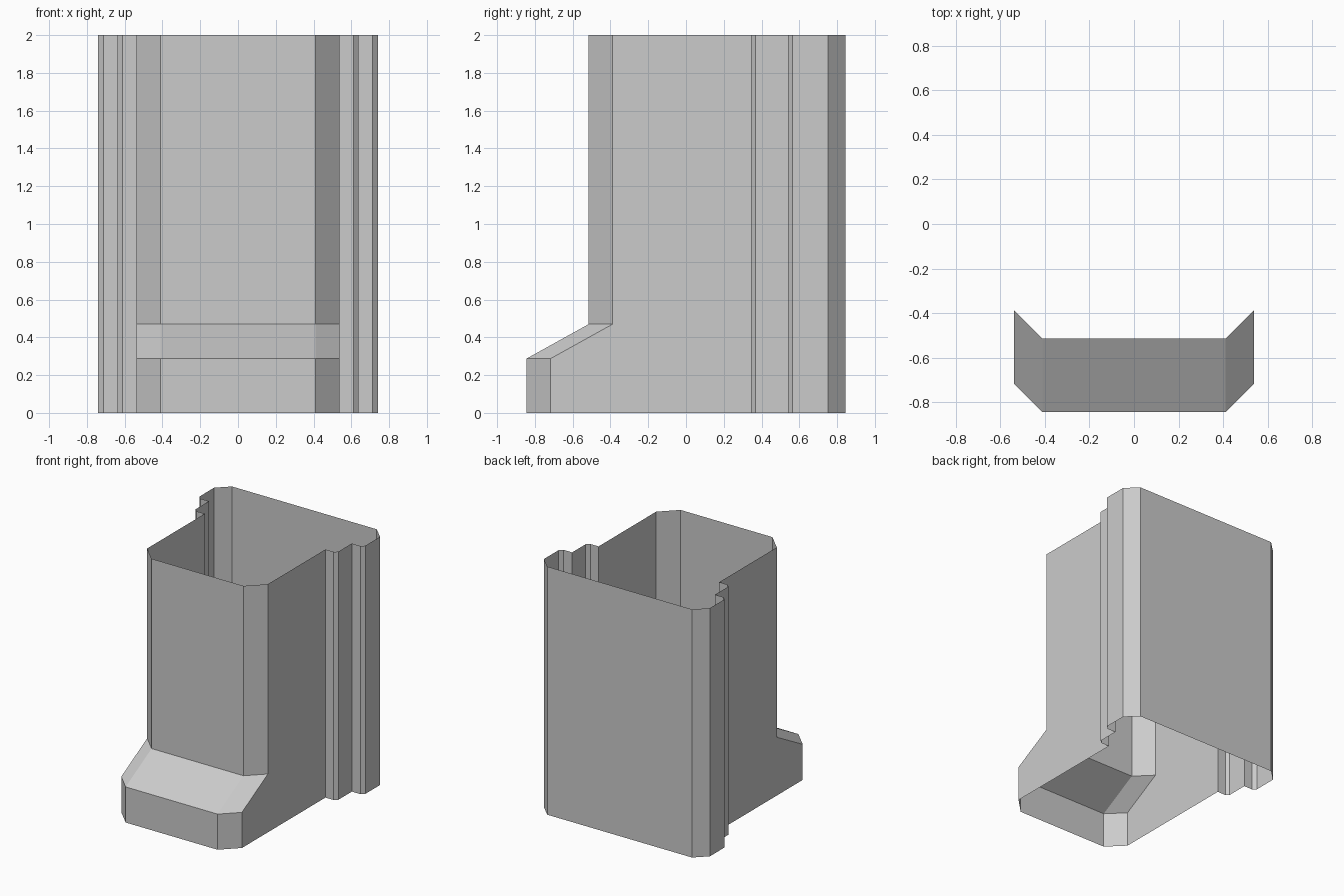
import bpy, bmesh, math

if "Cube" in bpy.data.objects:
    bpy.data.objects.remove(bpy.data.objects["Cube"])

# Right half of the open wall's plan outline, from front centre to back
half = [(0.41, -0.515), (0.538, -0.388), (0.538, 0.345), (0.612, 0.345),
        (0.637, 0.367), (0.637, 0.54), (0.713, 0.54), (0.74, 0.565),
        (0.74, 0.753), (0.645, 0.845)]
outline = half + [(-x, y) for x, y in reversed(half)]

# Levels: height and how far the front is pushed out to make the toe
levels = [(0.0, 0.33), (0.287, 0.33), (0.47, 0.0), (2.0, 0.0)]

bm = bmesh.new()
rings = [[bm.verts.new((x, y - (push if y < 0 else 0), z)) for x, y in outline]
         for z, push in levels]

# Single-thickness walls, open at top and bottom
n = len(outline)
for low, high in zip(rings, rings[1:]):
    for i in range(n):
        j = (i + 1) % n
        bm.faces.new((low[i], low[j], high[j], high[i]))

# Merge coplanar wall pieces into clean flat panels
bmesh.ops.dissolve_limit(bm, angle_limit=math.radians(1),
                         verts=bm.verts[:], edges=bm.edges[:])

mesh = bpy.data.meshes.new("stepped_shell")
bm.to_mesh(mesh)
bm.free()
bpy.context.collection.objects.link(bpy.data.objects.new("stepped_shell", mesh))
